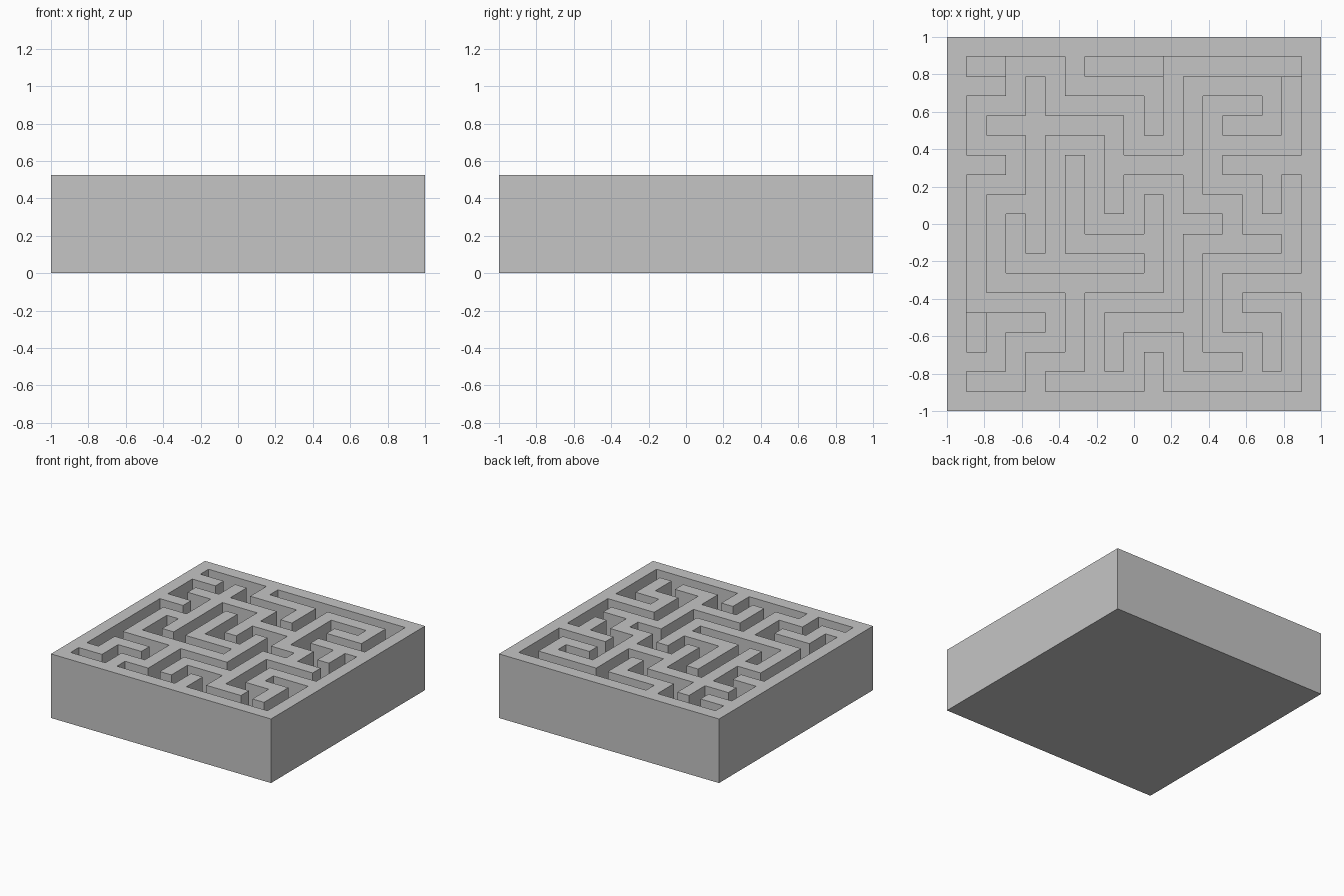
import bpy, bmesh

if "Cube" in bpy.data.objects:
    bpy.data.objects.remove(bpy.data.objects["Cube"])

N = 19                     # cells per side: walls on even, passages on odd cells
CELL = 2 / N
TOP, SIDE_FLOOR, MAIN_FLOOR = 5 * CELL, 2 * CELL, 1.5 * CELL

# Main route: turning points as (column, row), counted from the back left
MAIN_ROUTE = [(8, 0), (5, 0), (5, 2), (4, 2), (4, 1), (2, 1), (2, 0), (1, 0), (1, 1), (0, 1),
              (0, 2), (1, 2), (1, 3), (0, 3), (0, 6), (2, 6), (2, 7), (1, 7), (1, 8), (0, 8)]

# Side passages branching off the main route and off each other
SIDE_PASSAGES = [
    [(0, 0), (1, 0)],
    [(3, 0), (5, 0)],
    [(0, 6), (0, 7)],
    [(8, 0), (8, 2), (6, 2), (6, 1), (7, 1)],
    [(6, 2), (6, 3), (7, 3), (7, 4), (8, 4), (8, 5), (6, 5), (6, 7), (7, 7), (7, 8)],
    [(8, 3), (8, 4)],
    [(7, 6), (8, 6), (8, 8), (5, 8), (5, 7), (4, 7), (4, 8), (2, 8)],
    [(3, 8), (3, 6), (5, 6), (5, 3), (4, 3), (4, 4), (3, 4), (3, 2), (2, 2), (2, 5)],
    [(5, 4), (6, 4)],
    [(1, 4), (1, 5), (4, 5)],
]

heights = {(c, r): TOP for c in range(N) for r in range(N)}


def carve(path, floor):
    """Lower every cell along a path of straight runs."""
    for (c0, r0), (c1, r1) in zip(path, path[1:]):
        for c in range(2 * min(c0, c1) + 1, 2 * max(c0, c1) + 2):
            for r in range(2 * min(r0, r1) + 1, 2 * max(r0, r1) + 2):
                heights[c, r] = floor


for passage in SIDE_PASSAGES:
    carve(passage, SIDE_FLOOR)
carve(MAIN_ROUTE, MAIN_FLOOR)

bm = bmesh.new()


def quad(*points):
    bm.faces.new([bm.verts.new(p) for p in points])


for (c, r), h in heights.items():
    x0, x1 = -1 + c * CELL, -1 + (c + 1) * CELL
    y0, y1 = 1 - (r + 1) * CELL, 1 - r * CELL
    # wall top or passage floor, and underside
    quad((x0, y0, h), (x1, y0, h), (x1, y1, h), (x0, y1, h))
    quad((x0, y1, 0), (x1, y1, 0), (x1, y0, 0), (x0, y0, 0))
    # vertical sides down to each lower neighbour, or to the ground at the rim
    sides = [((c, r + 1), (x0, y0), (x1, y0)), ((c + 1, r), (x1, y0), (x1, y1)),
             ((c, r - 1), (x1, y1), (x0, y1)), ((c - 1, r), (x0, y1), (x0, y0))]
    for neighbour, a, b in sides:
        low = heights.get(neighbour, 0.0)
        if low < h - 1e-6:
            quad((*a, low), (*b, low), (*b, h), (*a, h))

bmesh.ops.remove_doubles(bm, verts=bm.verts, dist=1e-4)

mesh = bpy.data.meshes.new("maze_block")
bm.to_mesh(mesh)
bm.free()
block = bpy.data.objects.new("maze_block", mesh)
bpy.context.collection.objects.link(block)

grey = bpy.data.materials.new("plain_grey")
grey.diffuse_color = (0.56, 0.56, 0.56, 1)
grey.use_nodes = True
grey.node_tree.nodes["Principled BSDF"].inputs["Base Color"].default_value = grey.diffuse_color
mesh.materials.append(grey)
